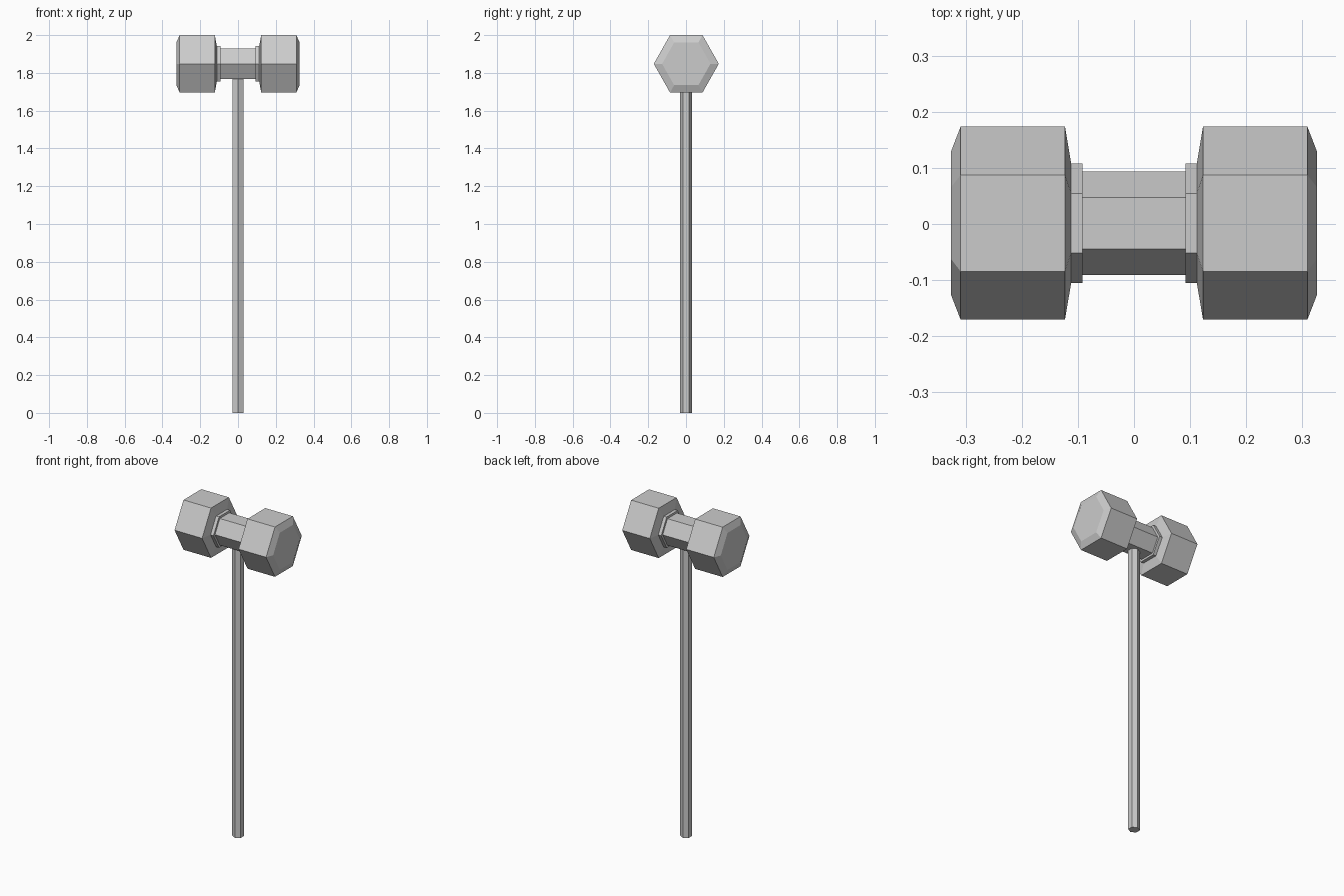
import bpy, bmesh, math

if "Cube" in bpy.data.objects:
    bpy.data.objects.remove(bpy.data.objects["Cube"])

HEAD_Z = 1.848
CENTRE_Y = 0.0015
Z_SQUASH = 0.152 / 0.172   # the hexagon is slightly off regular


def hex_ring(bm, place):
    """Six vertices; place(c, s) maps the unit hexagon to a position."""
    return [bm.verts.new(place(math.cos(k * math.pi / 3), math.sin(k * math.pi / 3)))
            for k in range(6)]


def loft(name, places):
    """Skin a row of hexagonal rings and cap both ends."""
    bm = bmesh.new()
    rings = [hex_ring(bm, p) for p in places]
    for a, b in zip(rings, rings[1:]):
        for k in range(6):
            j = (k + 1) % 6
            bm.faces.new((a[k], a[j], b[j], b[k]))
    bm.faces.new(rings[0])
    bm.faces.new(rings[-1])
    bmesh.ops.recalc_face_normals(bm, faces=bm.faces)
    mesh = bpy.data.meshes.new(name)
    bm.to_mesh(mesh)
    bm.free()
    obj = bpy.data.objects.new(name, mesh)
    bpy.context.collection.objects.link(obj)
    return obj


def across(x, r):
    return lambda c, s: (x, CENTRE_Y + r * c, HEAD_Z + r * s * Z_SQUASH * 1 / math.sin(math.pi / 3))


def upright(z, ry, rx):
    return lambda c, s: (rx * s / math.sin(math.pi / 3), ry * c, z)


# double-ended hammer head: half profile (x, radius) mirrored across the middle
half = [(0.092, 0.092), (0.092, 0.1065), (0.112, 0.1065),
        (0.123, 0.172), (0.309, 0.172), (0.326, 0.128)]
profile = [(-x, r) for x, r in reversed(half)] + half
loft("hammer_head", [across(x, r) for x, r in profile])

# long six-sided shaft, set into the underside of the head
loft("shaft", [upright(z, 0.031, 0.0285) for z in (0.0, 1.775)])
